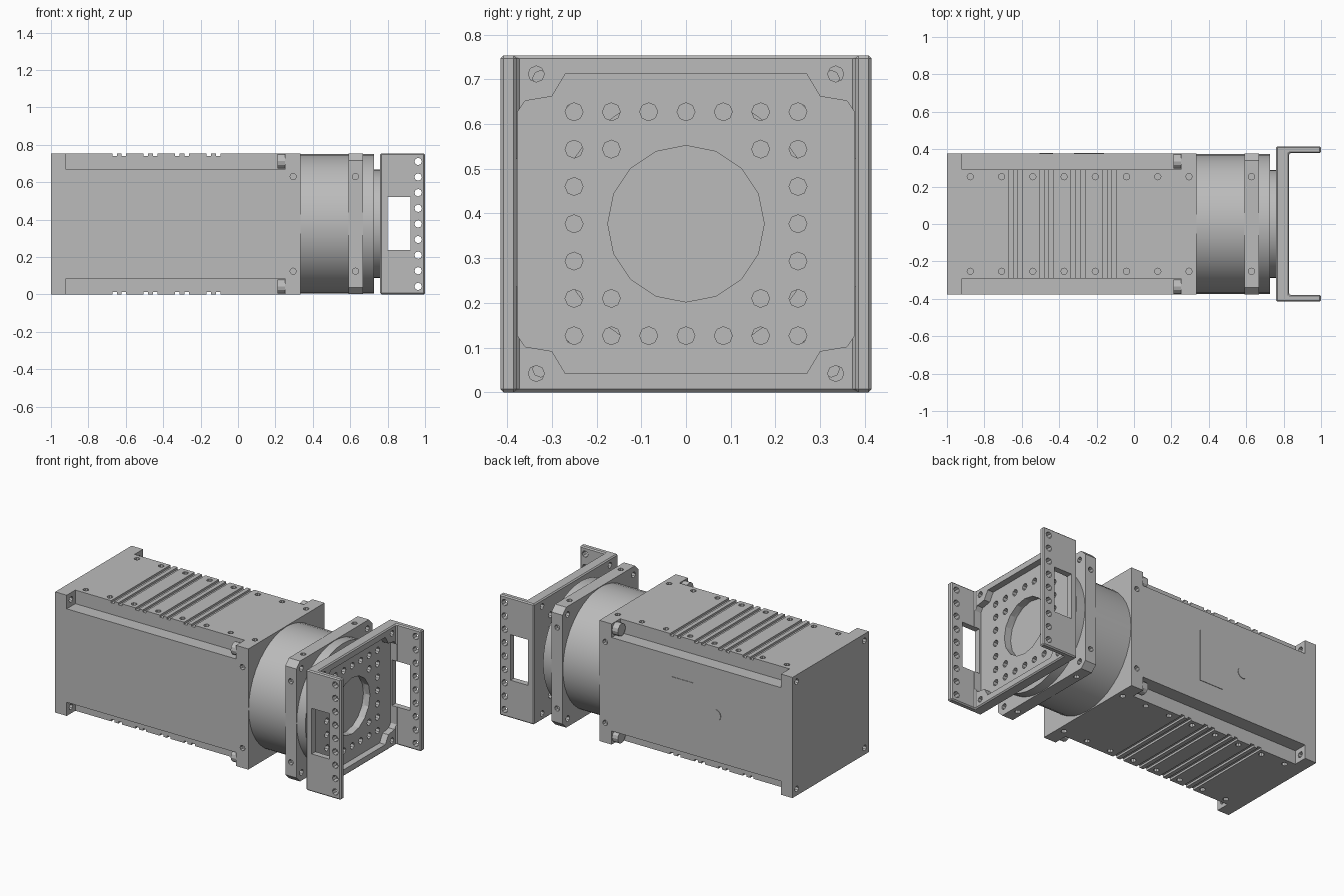
import bpy, bmesh, math
from mathutils import Vector, Matrix

old = bpy.data.objects.get("Cube")
if old:
    bpy.data.objects.remove(old, do_unlink=True)

CZ = 0.377            # height of the motor axis
H = 0.377             # half width of the square housing
SIGNS = [(a, b) for a in (-1, 1) for b in (-1, 1)]

grey = bpy.data.materials.new("metal_grey")
grey.use_nodes = True
colour = (0.5, 0.5, 0.5, 1)
grey.diffuse_color = colour
grey.node_tree.nodes["Principled BSDF"].inputs["Base Color"].default_value = colour


def box(bm, x, y, z):
    """Box from three (low, high) ranges, z measured from the motor axis."""
    size = [r[1] - r[0] for r in (x, y, z)]
    mid = [(r[0] + r[1]) / 2 for r in (x, y, z)]
    mat = Matrix.Translation(Vector(mid) + Vector((0, 0, CZ))) @ Matrix.Diagonal((*size, 1))
    bmesh.ops.create_cube(bm, size=1, matrix=mat)


def rod(bm, centre, axis, radius, length, sides=8):
    """Cylinder centred on a point, lying along an axis."""
    turn = Vector((0, 0, 1)).rotation_difference(Vector(axis)).to_matrix().to_4x4()
    mat = Matrix.Translation(Vector(centre) + Vector((0, 0, CZ))) @ turn
    bmesh.ops.create_cone(bm, cap_ends=True, segments=sides, radius1=radius,
                          radius2=radius, depth=length, matrix=mat)


def prism(bm, points, direction):
    """Extrude a closed outline along a direction."""
    face = bm.faces.new([bm.verts.new((p[0], p[1], p[2] + CZ)) for p in points])
    made = bmesh.ops.extrude_face_region(bm, geom=[face], use_keep_orig=True)
    verts = [v for v in made["geom"] if isinstance(v, bmesh.types.BMVert)]
    bmesh.ops.translate(bm, verts=verts, vec=direction)


def make(name, bm):
    bmesh.ops.recalc_face_normals(bm, faces=bm.faces)
    mesh = bpy.data.meshes.new(name)
    bm.to_mesh(mesh)
    bm.free()
    mesh.materials.append(grey)
    obj = bpy.data.objects.new(name, mesh)
    bpy.context.collection.objects.link(obj)
    return obj


def bake(obj):
    """Apply all modifiers."""
    bpy.context.view_layer.update()
    graph = bpy.context.evaluated_depsgraph_get()
    mesh = bpy.data.meshes.new_from_object(obj.evaluated_get(graph))
    obj.modifiers.clear()
    obj.data = mesh


def cut(obj, bm):
    cutter = make("cutter", bm)
    cutter.hide_render = True
    mod = obj.modifiers.new("cut", "BOOLEAN")
    mod.operation, mod.solver, mod.object = "DIFFERENCE", "EXACT", cutter
    bake(obj)
    bpy.data.objects.remove(cutter, do_unlink=True)


def chamfer(obj, width):
    mod = obj.modifiers.new("chamfer", "BEVEL")
    mod.width, mod.segments = width, 1
    bake(obj)


# Motor housing with four corner notches between its end plates
bm = bmesh.new()
box(bm, (-1, 0.335), (-H, H), (-H, H))
housing = make("motor_housing", bm)
bm = bmesh.new()
for a, b in SIGNS:
    box(bm, (-0.92, 0.25), sorted((a * 0.292, a * 0.5)), sorted((b * 0.292, b * 0.5)))
cut(housing, bm)

# Cooling grooves, screw holes and mounting holes
bm = bmesh.new()
for s in (-1, 1):
    for i in range(4):
        for x in (-0.66, -0.61):
            box(bm, (x + i * 0.168 - 0.012, x + i * 0.168 + 0.012), (-0.4, 0.4),
                sorted((s * (H - 0.013), s * 0.42)))
    for t in (-0.253, 0.253):
        for i in range(8):
            rod(bm, (-0.875 + i * 0.167, t, s * H), (0, 0, 1), 0.017, 0.05)
        rod(bm, (0.295, s * H, t), (0, 1, 0), 0.017, 0.05)
for a, b in SIGNS:
    rod(bm, (-0.96, a * 0.335, b * 0.335), (1, 0, 0), 0.018, 0.2)
cut(housing, bm)

# Bolt heads in the notches behind the front plate
bm = bmesh.new()
for a, b in SIGNS:
    rod(bm, (0.235, a * 0.335, b * 0.335), (1, 0, 0), 0.038, 0.05, 12)
make("flange_bolts", bm)

# Thin cover plates on the back side
bm = bmesh.new()
box(bm, (-0.32, -0.16), (H - 0.002, H + 0.003), (-0.16, 0.16))
rod(bm, (-0.47, H, 0), (0, 1, 0), 0.036, 0.006, 12)
make("side_covers", bm)

# Gearbox barrel and output hub
bm = bmesh.new()
rod(bm, (0.53, 0, 0), (1, 0, 0), 0.373, 0.394, 40)
barrel = make("gearbox_barrel", bm)
bm = bmesh.new()
rod(bm, (0.74, 0, 0), (1, 0, 0), 0.29, 0.042, 36)
hub = make("output_hub", bm)
bm = bmesh.new()
rod(bm, (0.765, 0, 0), (1, 0, 0), 0.175, 0.04, 16)
cut(hub, bm)

# Square gearbox flange with clipped corners
bm = bmesh.new()
e, c = 0.376, 0.34
ring = [(-e, -c), (-c, -e), (c, -e), (e, -c), (e, c), (c, e), (-c, e), (-e, c)]
prism(bm, [(0.59, y, z) for y, z in ring], (0.077, 0, 0))
flange = make("gearbox_flange", bm)
bm = bmesh.new()
for s in (-1, 1):
    for t in (-0.253, 0.253):
        rod(bm, (0.628, t, s * H), (0, 0, 1), 0.017, 0.05)
        rod(bm, (0.628, s * H, t), (0, 1, 0), 0.017, 0.05)
for a, b in SIGNS:
    rod(bm, (0.63, a * 0.325, b * 0.325), (1, 0, 0), 0.018, 0.2)
cut(flange, bm)

# U-shaped bracket: back plate and two arms
bm = bmesh.new()
o, i = 0.415, 0.379
outline = [(0.76, -o), (1, -o), (1, -i), (0.83, -i), (0.83, i), (1, i), (1, o), (0.76, o)]
prism(bm, [(x, y, -H) for x, y in outline], (0, 0, 2 * H))
bracket = make("output_bracket", bm)
chamfer(bracket, 0.007)

# Shallow pocket in the plate, leaving four corner pads
quarter = [(0.377, 0.25), (0.36, 0.275), (0.3, 0.285), (0.27, 0.335)]
half = quarter + [(-y, z) for y, z in reversed(quarter)]
full = half + [(-y, -z) for y, z in half]
bm = bmesh.new()
prism(bm, [(0.79, y, z) for y, z in full], (0.08, 0, 0))
cut(bracket, bm)

# Arm windows
bm = bmesh.new()
box(bm, (0.8, 0.922), (-0.5, 0.5), (-0.14, 0.145))
cut(bracket, bm)

# Row of holes in the arms, bolt pattern and bore in the plate
bm = bmesh.new()
step = 0.0835
for s in (-1, 1):
    for k in range(-4, 5):
        rod(bm, (0.963, s * 0.397, k * step), (0, 1, 0), 0.02, 0.1)
for a in range(-3, 4):
    for b in range(-3, 4):
        if max(abs(a), abs(b)) == 3 or (abs(a) == 2 and abs(b) == 2):
            rod(bm, (0.79, a * step, b * step), (1, 0, 0), 0.02, 0.12)
for a, b in SIGNS:
    rod(bm, (0.79, a * 0.335, b * 0.335), (1, 0, 0), 0.018, 0.12)
rod(bm, (0.79, 0, 0), (1, 0, 0), 0.175, 0.12, 16)
cut(bracket, bm)

# Smooth the round parts while keeping edges sharp
bpy.ops.object.select_all(action="DESELECT")
for obj in (barrel, hub):
    obj.select_set(True)
    bpy.context.view_layer.objects.active = obj
bpy.ops.object.shade_smooth_by_angle(angle=math.radians(30))
